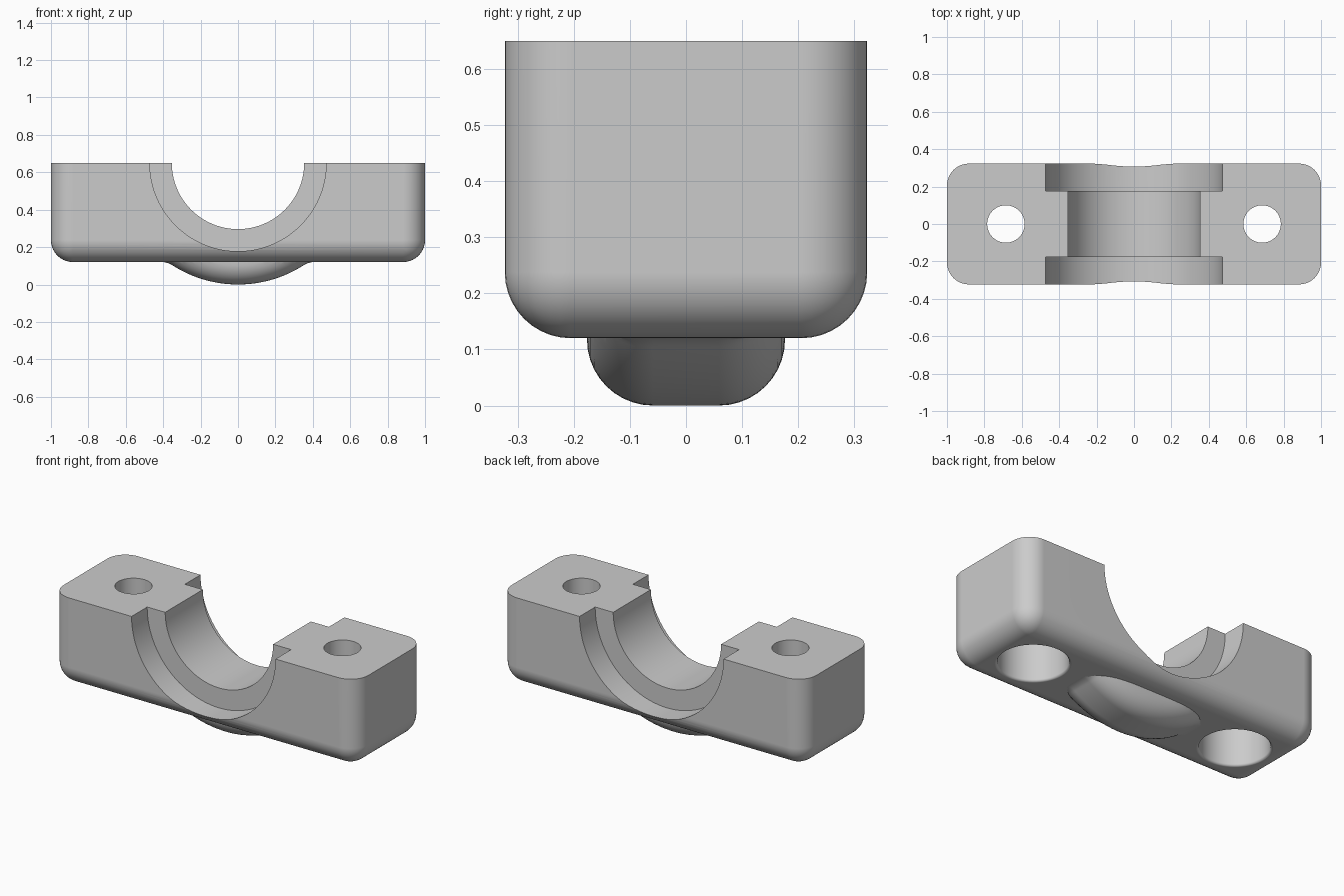
import bpy, bmesh, math
from mathutils import Matrix

default = bpy.data.objects.get("Cube")
if default:
    bpy.data.objects.remove(default, do_unlink=True)

TOP, BASE = 0.65, 0.12        # split plane and underside of the block
HALF_Y, FILLET = 0.323, 0.1176
GROOVE_Y = 0.1765             # inner wall of the collar grooves
BOLT_X = 0.685

grey = bpy.data.materials.new("plain grey")
grey.use_nodes = True
grey.diffuse_color = (0.6, 0.6, 0.6, 1)
grey.node_tree.nodes["Principled BSDF"].inputs["Base Color"].default_value = (0.6, 0.6, 0.6, 1)


def finish(name, bm):
    bmesh.ops.recalc_face_normals(bm, faces=bm.faces)
    mesh = bpy.data.meshes.new(name)
    bm.to_mesh(mesh)
    bm.free()
    mesh.materials.append(grey)
    obj = bpy.data.objects.new(name, mesh)
    bpy.context.collection.objects.link(obj)
    return obj


def loft(name, rings):
    """Skin a list of equal closed rings and cap both ends."""
    bm = bmesh.new()
    rows = [[bm.verts.new(p) for p in ring] for ring in rings]
    n = len(rows[0])
    for a, b in zip(rows, rows[1:]):
        for i in range(n):
            bm.faces.new((a[i], a[(i + 1) % n], b[(i + 1) % n], b[i]))
    bm.faces.new(rows[0])
    bm.faces.new(rows[-1])
    return finish(name, bm)


def lathe(name, profile, x, sides=64):
    """Vertical turned solid from (radius, z) pairs."""
    turn = [2 * math.pi * i / sides for i in range(sides)]
    return loft(name, [[(x + r * math.cos(a), r * math.sin(a), z) for a in turn]
                       for r, z in profile])


def cross_cylinder(name, radius, y0, y1):
    bm = bmesh.new()
    bmesh.ops.create_cone(bm, cap_ends=True, segments=96, radius1=radius,
                          radius2=radius, depth=y1 - y0)
    bm.transform(Matrix.Translation((0, (y0 + y1) / 2, TOP))
                 @ Matrix.Rotation(math.pi / 2, 4, 'X'))
    return finish(name, bm)


def combine(target, tool, operation):
    tool.hide_render = True
    mod = target.modifiers.new(tool.name, 'BOOLEAN')
    mod.operation, mod.object, mod.solver = operation, tool, 'EXACT'
    bpy.context.view_layer.objects.active = target
    bpy.ops.object.modifier_apply(modifier=mod.name)
    bpy.data.objects.remove(tool, do_unlink=True)


# Block with rounded upright corners and underside, flat on top
bm = bmesh.new()
bmesh.ops.create_cube(bm, size=1)
bm.transform(Matrix.Translation((0, 0, (TOP + BASE) / 2))
             @ Matrix.Diagonal((2, 2 * HALF_Y, TOP - BASE, 1)))
edges = [e for e in bm.edges if min(v.co.z for v in e.verts) < TOP - 0.1]
bmesh.ops.bevel(bm, geom=edges, offset=FILLET, segments=10, profile=0.5, affect='EDGES')
block = finish("bearing_cap", bm)


# Curved belly under the bore, blended into the block at both ends
def belly_ring(y, inset):
    blend = FILLET + inset
    radius = TOP - inset
    cz = BASE - FILLET
    cx = math.sqrt((TOP + FILLET) ** 2 - (TOP - cz) ** 2)
    meet = math.atan2(cx, TOP - cz)
    half = []
    for i in range(17):
        a = meet * i / 16
        half.append((radius * math.sin(a), TOP - radius * math.cos(a)))
    for i in range(1, 9):
        a = meet * (1 - i / 8)
        half.append((cx - blend * math.sin(a), cz + blend * math.cos(a) + 0.0005))
    half.append((cx, 0.27))
    outline = [(-x, z) for x, z in reversed(half[1:])] + half
    return [(x, y, z) for x, z in outline]


angles = [math.pi / 2 * i / 10 for i in range(11)]
flat = GROOVE_Y - FILLET
side = [(flat + FILLET * math.sin(a), FILLET * (1 - math.cos(a))) for a in angles]
stations = [(-y, d) for y, d in reversed(side)] + side
combine(block, loft("belly", [belly_ring(y, d) for y, d in stations]), 'UNION')

# Shaft bore and the wider groove at each end
combine(block, cross_cylinder("bore", 0.354, -0.6, 0.6), 'DIFFERENCE')
combine(block, cross_cylinder("front_groove", 0.472, -0.6, -GROOVE_Y), 'DIFFERENCE')
combine(block, cross_cylinder("back_groove", 0.472, GROOVE_Y, 0.6), 'DIFFERENCE')

# Bolt holes with a wide head recess and softened rim on the underside
R, RIM, SEAT = 0.187, 0.014, 0.47
rim = [(R + RIM * (1 - math.sin(a)), BASE + RIM * (1 - math.cos(a))) for a in angles[::2]]
profile = [(R + RIM, BASE - 0.1)] + rim + [(R, SEAT), (0.1, SEAT), (0.1, TOP + 0.1)]
for s in (-1, 1):
    combine(block, lathe("bolt_hole", profile, s * BOLT_X), 'DIFFERENCE')

# Smooth shading with crisp machined edges
bpy.ops.object.select_all(action='DESELECT')
block.select_set(True)
bpy.context.view_layer.objects.active = block
bpy.ops.object.shade_smooth_by_angle(angle=math.radians(30))
weighted = block.modifiers.new("even_shading", 'WEIGHTED_NORMAL')
weighted.keep_sharp = True
